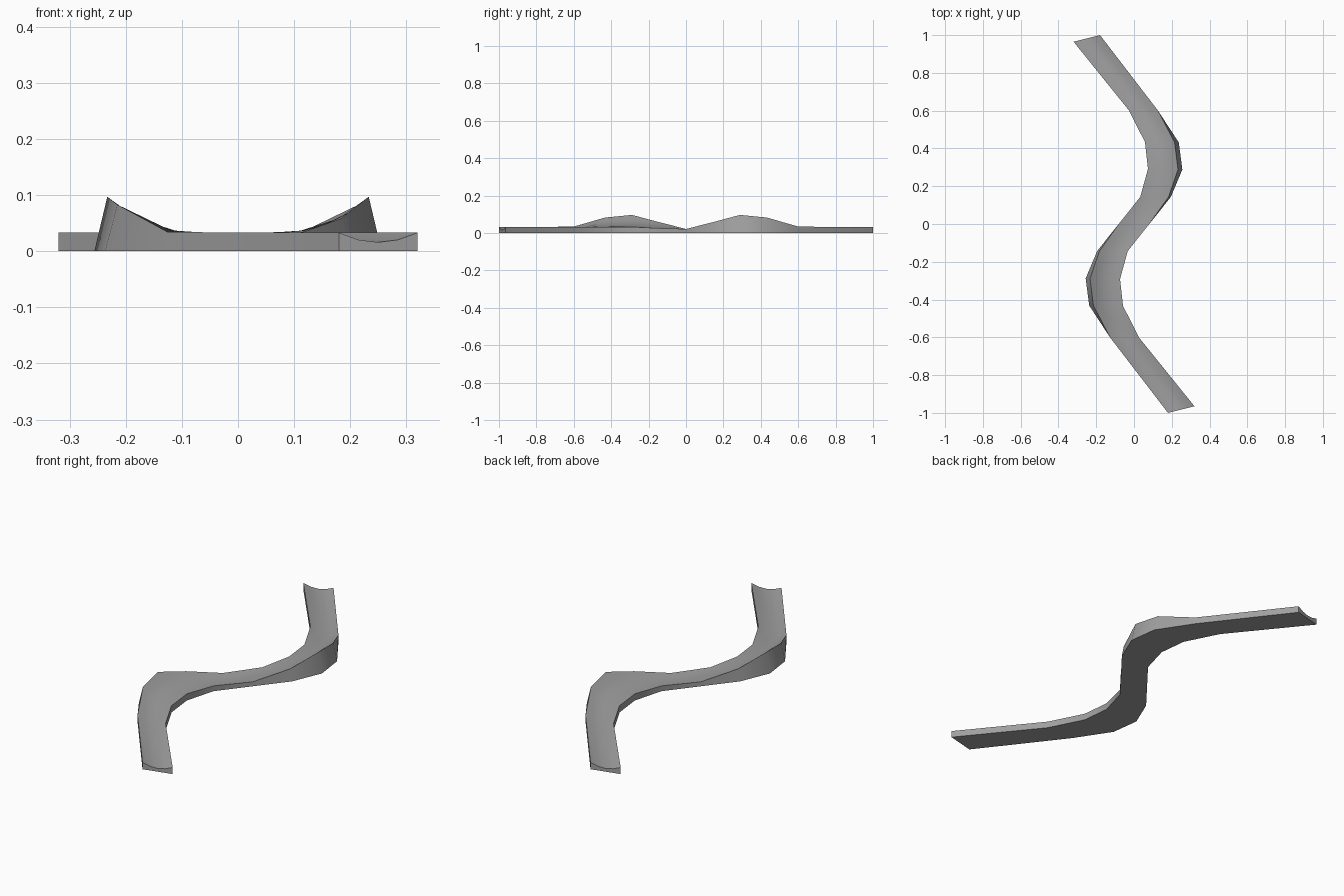
import bpy
import bmesh
from math import radians
from mathutils import Vector

cube = bpy.data.objects.get("Cube")
if cube:
    bpy.data.objects.remove(cube, do_unlink=True)

# One flat colour
grey = bpy.data.materials.new("track grey")
grey.use_nodes = True
colour = (0.35, 0.35, 0.35, 1)
grey.diffuse_color = colour
grey.node_tree.nodes["Principled BSDF"].inputs["Base Color"].default_value = colour

# Half the track: inner foot, outer foot, inner height, outer height, lean of outer wall
HALF = [
    ((-0.32, 0.965), (-0.18, 1.0), 0.033, 0.033, 0),
    ((-0.028, 0.603), (0.125, 0.603), 0.033, 0.034, 0),
    ((0.058, 0.434), (0.237, 0.432), 0.033, 0.083, 0.022),
    ((0.074, 0.292), (0.256, 0.288), 0.033, 0.097, 0.023),
    ((0.033, 0.143), (0.195, 0.143), 0.026, 0.058, 0.012),
]
MIDDLE = ((-0.081, 0), (0.081, 0), 0.022, 0.022, 0)
STEPS = 4
DIP = 0.017


def cross_section(inner, outer, z_in, z_out, lean):
    """Two feet plus a hollow running surface between the rims."""
    a, b = Vector((*inner, 0)), Vector((*outer, 0))
    side = (b - a).normalized()
    rim_a = a + Vector((0, 0, z_in))
    rim_b = b - side * lean + Vector((0, 0, z_out))
    chord = rim_b - rim_a
    down = Vector((side.x * chord.z, side.y * chord.z, -chord.dot(side))).normalized()
    depth = DIP * min(1, z_in / 0.033) ** 2
    surface = []
    for i in range(STEPS + 1):
        t = i / STEPS
        surface.append(rim_a.lerp(rim_b, t) + down * depth * 4 * t * (1 - t))
    return [a] + surface + [b]


def half_turn(points):
    return [Vector((-p.x, -p.y, p.z)) for p in reversed(points)]


first = [cross_section(*s) for s in HALF]
sections = first + [cross_section(*MIDDLE)] + [half_turn(s) for s in reversed(first)]

# Skin the sections into a closed solid
bm = bmesh.new()
rings = [[bm.verts.new(p) for p in s] for s in sections]
for r, s in zip(rings, rings[1:]):
    n = len(r)
    for i in range(n):
        j = (i + 1) % n
        bm.faces.new((r[i], r[j], s[j], s[i]))
bm.faces.new(rings[0])
bm.faces.new(rings[-1])
bmesh.ops.recalc_face_normals(bm, faces=bm.faces)
mesh = bpy.data.meshes.new("banked_track")
bm.to_mesh(mesh)
bm.free()
mesh.materials.append(grey)
track = bpy.data.objects.new("banked_track", mesh)
bpy.context.collection.objects.link(track)

# Smooth running surface, crisp rims
bpy.ops.object.select_all(action="DESELECT")
track.select_set(True)
bpy.context.view_layer.objects.active = track
bpy.ops.object.shade_smooth_by_angle(angle=radians(35))
